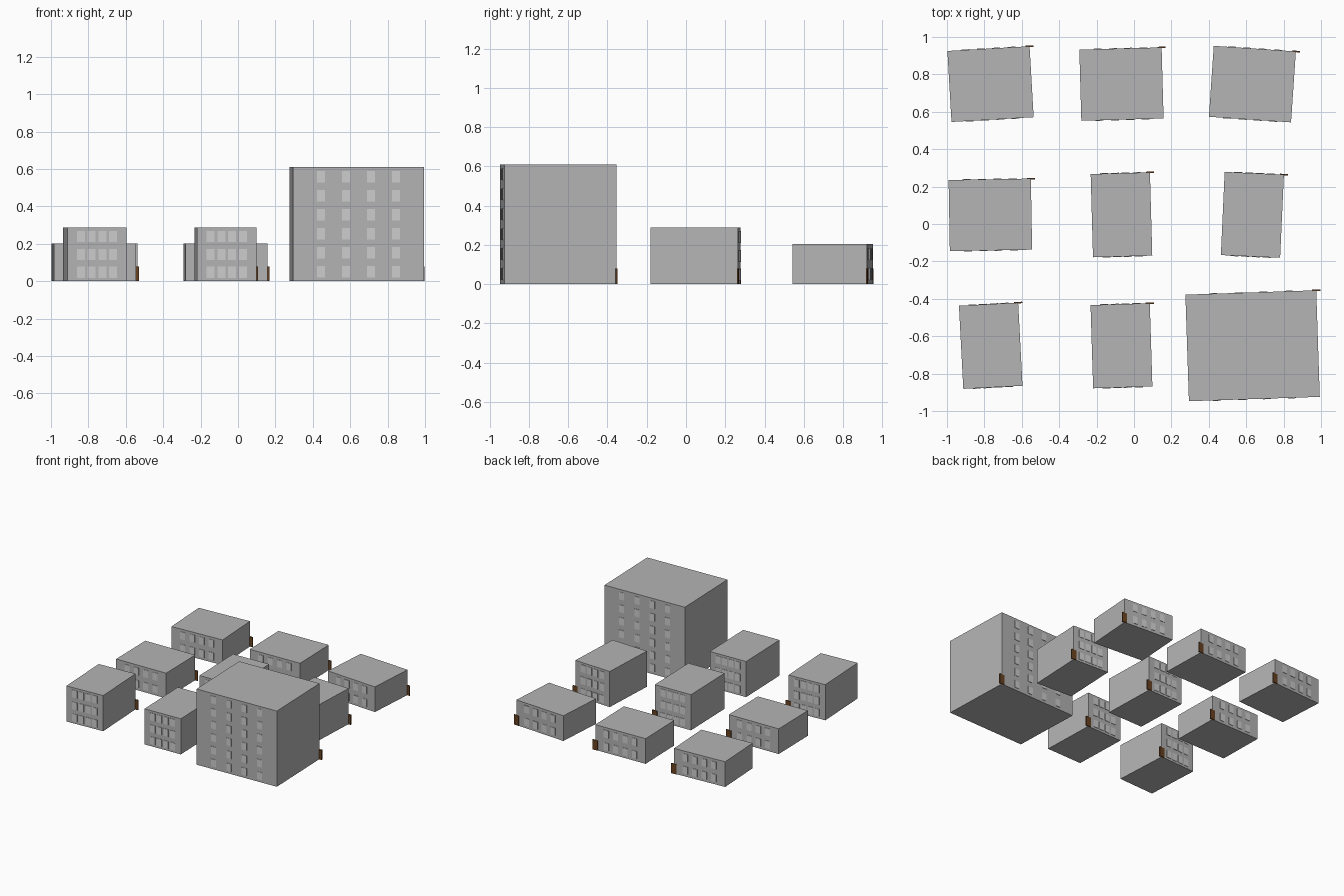
import bpy, bmesh
from math import radians
from mathutils import Matrix, Vector

if "Cube" in bpy.data.objects:
    bpy.data.objects.remove(bpy.data.objects["Cube"])


def material(name, rgb):
    m = bpy.data.materials.new(name)
    m.diffuse_color = (*rgb, 1)
    m.use_nodes = True
    m.node_tree.nodes["Principled BSDF"].inputs["Base Color"].default_value = m.diffuse_color
    return m


WALL = material("wall grey", (0.46, 0.46, 0.46))
GLASS = material("window light grey", (0.62, 0.62, 0.62))
WOOD = material("door brown", (0.14, 0.055, 0.015))


def boxes(name, items, mat, place):
    """One object made of boxes given as (centre, size)."""
    bm = bmesh.new()
    for centre, size in items:
        m = Matrix.Translation(centre) @ Matrix.Diagonal((*size, 1))
        bmesh.ops.create_cube(bm, size=1, matrix=m)
    me = bpy.data.meshes.new(name)
    bm.to_mesh(me)
    bm.free()
    me.materials.append(mat)
    ob = bpy.data.objects.new(name, me)
    ob.matrix_world = place
    bpy.context.collection.objects.link(ob)


def building(tag, x, y, angle, w, d, h, floors):
    place = Matrix.Translation((x, y, 0)) @ Matrix.Rotation(radians(angle), 4, 'Z')
    # main block
    boxes(f"{tag}_block", [(Vector((0, 0, h / 2)), (w, d, h))], WALL, place)
    # four columns of windows on front and back
    step = (w - 0.03) / 5
    panes = [(Vector(((c - 1.5) * step, side * d / 2, (f + 0.5) * h / floors)),
              (0.043, 0.006, 0.06))
             for side in (-1, 1) for f in range(floors) for c in range(4)]
    boxes(f"{tag}_windows", panes, GLASS, place)
    # door plate straddling the back right corner
    boxes(f"{tag}_door", [(Vector((w / 2, d / 2, 0.04)), (0.044, 0.008, 0.08))],
          WOOD, place)


LOW = (0.44, 0.38, 0.203, 2)
MID = (0.317, 0.445, 0.287, 3)
TOWER = (0.70, 0.57, 0.61, 6)

# rows of buildings: back, middle, front
building("low_house_back_left", -0.767, 0.748, 3.3, *LOW)
building("low_house_back_centre", -0.067, 0.748, 1.6, *LOW)
building("low_house_back_right", 0.633, 0.748, -3.9, *LOW)
building("low_house_middle_left", -0.768, 0.049, 1.0, *LOW)
building("mid_house_centre", -0.067, 0.049, 1.6, *MID)
building("mid_house_middle_right", 0.633, 0.049, -2.6, *MID)
building("mid_house_front_left", -0.766, -0.651, 3.0, *MID)
building("mid_house_front_centre", -0.067, -0.651, 1.8, *MID)
building("tower_front_right", 0.634, -0.651, 1.9, *TOWER)
